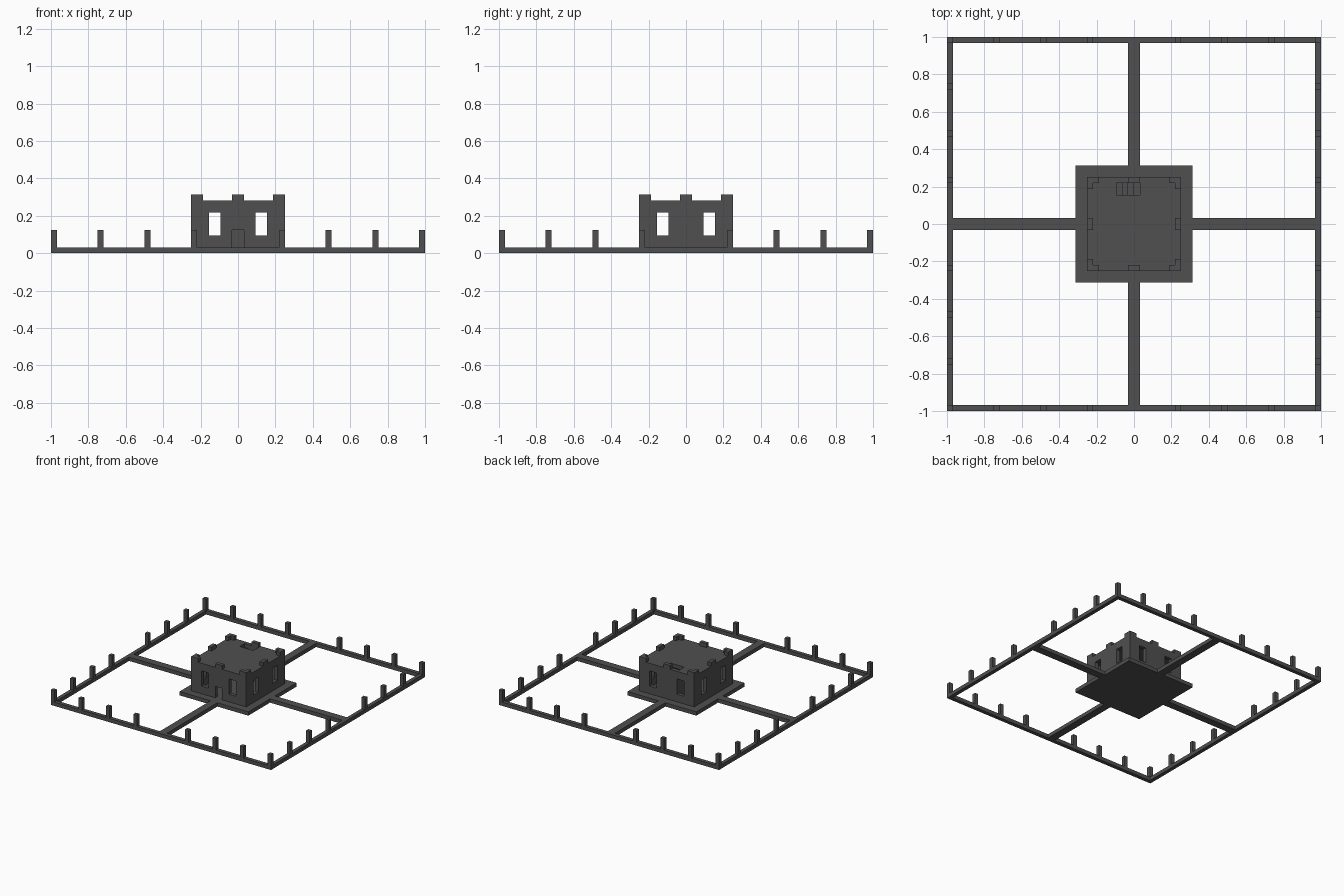
import bpy, bmesh
from mathutils import Matrix

V = 1 / 32  # block size; all coordinates below are in blocks

cube = bpy.data.objects.get("Cube")
if cube:
    bpy.data.objects.remove(cube, do_unlink=True)

stone = bpy.data.materials.new("dark_grey_stone")
stone.use_nodes = True
stone.diffuse_color = (0.08, 0.08, 0.08, 1)
stone.node_tree.nodes["Principled BSDF"].inputs["Base Color"].default_value = (0.08, 0.08, 0.08, 1)


def boxes(name, spans):
    """One object made of boxes, each given as (x0, x1, y0, y1, z0, z1)."""
    bm = bmesh.new()
    for x0, x1, y0, y1, z0, z1 in spans:
        centre = Matrix.Translation(((x0 + x1) / 2 * V, (y0 + y1) / 2 * V, (z0 + z1) / 2 * V))
        size = Matrix.Diagonal(((x1 - x0) * V, (y1 - y0) * V, (z1 - z0) * V, 1))
        bmesh.ops.create_cube(bm, size=1, matrix=centre @ size)
    mesh = bpy.data.meshes.new(name)
    bm.to_mesh(mesh)
    bm.free()
    mesh.materials.append(stone)
    obj = bpy.data.objects.new(name, mesh)
    bpy.context.collection.objects.link(obj)
    return obj


def cut(target, span):
    """Cut one box out of the target."""
    cutter = boxes("cutter", [span])
    cutter.hide_render = True
    mod = target.modifiers.new("cut", 'BOOLEAN')
    mod.operation, mod.solver, mod.object = 'DIFFERENCE', 'EXACT', cutter
    with bpy.context.temp_override(object=target, active_object=target):
        bpy.ops.object.modifier_apply(modifier=mod.name)
    bpy.data.objects.remove(cutter, do_unlink=True)


def spin(span):
    """The span and its copies turned by 90, 180 and 270 degrees."""
    result = []
    for _ in range(4):
        result.append(span)
        x0, x1, y0, y1, z0, z1 = span
        span = (-y1, -y0, x0, x1, z0, z1)
    return result


# Ground: central slab, four paths and the outer kerb
boxes("floor_slab", [(-10, 10, -10, 10, 0, 1)])
boxes("paths", spin((10, 31, -1, 1, 0, 1)))
boxes("kerb", spin((-32, 31, -32, -31, 0, 1)))

# Fence posts: every eight blocks, with a gap at each path
posts = []
for a in (-32, -24, -16, -8, 7, 15, 23):
    posts += spin((a, a + 1, -32, -31, 1, 4))
boxes("fence_posts", posts)

# Hollow house with a flat roof
house = boxes("house", [(-8, 8, -8, 8, 1, 9)])
cut(house, (-7, 7, -7, 7, 0.5, 8))
for a in (-5, 3):  # windows right through both pairs of walls
    cut(house, (a, a + 2, -9, 9, 3, 7))
    cut(house, (-9, 9, a, a + 2, 3, 7))
cut(house, (-1, 1, -9, -6, 0.5, 4))  # doorway
cut(house, (-3, 1, 5, 7, 7.5, 10))   # stair opening in the roof

# Stairs along the back wall, going down towards +x
boxes("stairs", [(i - 3, i - 2, 5, 7, 1, 8 - i) for i in range(7)])

# Battlements: L-shaped corners and one block in the middle of each side
merlons = []
for span in ((-8, -6, -8, -7, 9, 10), (-8, -7, -7, -6, 9, 10), (-1, 1, -8, -7, 9, 10)):
    merlons += spin(span)
boxes("battlements", merlons)
